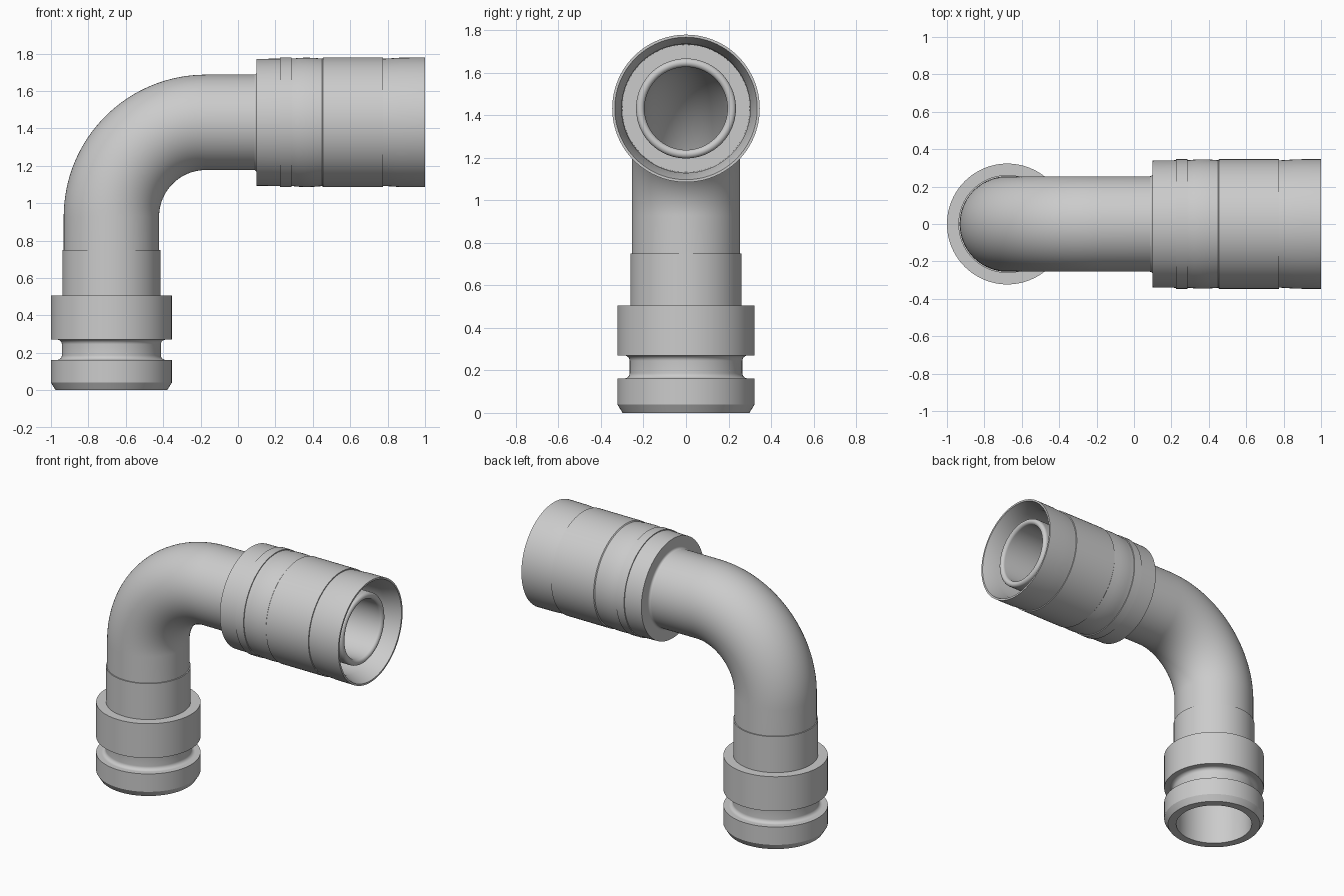
import bpy, bmesh
from math import sin, cos, pi, radians

if "Cube" in bpy.data.objects:
    bpy.data.objects.remove(bpy.data.objects["Cube"])

SEG = 96
AX, AZ, R = -0.677, 1.432, 0.505      # vertical axis x, horizontal axis z, bend radius


def tube(name, rings):
    """Closed shell through circular rings (x, z, tilt, radius); tilt 0 = upright axis, pi/2 = x axis."""
    bm = bmesh.new()
    loops = []
    for x, z, a, r in rings:
        loops.append([bm.verts.new((x - r * cos(t) * cos(a), r * sin(t), z + r * cos(t) * sin(a)))
                      for t in (2 * pi * i / SEG for i in range(SEG))])
    for k, lo in enumerate(loops):
        hi = loops[(k + 1) % len(loops)]
        for i in range(SEG):
            j = (i + 1) % SEG
            bm.faces.new((lo[i], lo[j], hi[j], hi[i]))
    bmesh.ops.recalc_face_normals(bm, faces=bm.faces)
    me = bpy.data.meshes.new(name)
    bm.to_mesh(me)
    bm.free()
    ob = bpy.data.objects.new(name, me)
    bpy.context.collection.objects.link(ob)
    bpy.ops.object.select_all(action='DESELECT')
    ob.select_set(True)
    bpy.context.view_layer.objects.active = ob
    bpy.ops.object.shade_smooth_by_angle(angle=radians(28))
    return ob


def upright(profile):
    return [(AX, z, 0, r) for z, r in profile]


def sideways(profile):
    return [(x, AZ, pi / 2, r) for x, r in profile]


def arc(cx, cr, rad, a0, a1, n=8):
    """Points (axial, radius) on an arc, angles in degrees."""
    return [(cx + rad * cos(radians(a0 + (a1 - a0) * i / n)),
             cr + rad * sin(radians(a0 + (a1 - a0) * i / n))) for i in range(n + 1)]


# bent pipe: outer skin, then inner skin back
def path(r):
    bend = [(AX + R - R * cos(a), AZ - R + R * sin(a), a, r)
            for a in (pi / 2 * i / 32 for i in range(33))]
    return [(AX, 0.70, 0, r)] + bend + [(0.15, AZ, pi / 2, r)]


tube("bent_pipe", path(0.255) + path(0.195)[::-1])

# lower spigot with seal groove
tube("grooved_spigot", upright(
    [(0, 0.245), (0, 0.298), (0.04, 0.323), (0.162, 0.323), (0.162, 0.29)]
    + arc(0.187, 0.29, 0.025, 180, 270)
    + arc(0.245, 0.29, 0.025, 270, 360)
    + [(0.27, 0.323), (0.505, 0.323), (0.505, 0.262), (0.75, 0.262),
       (0.75, 0.195), (0.70, 0.195), (0.55, 0.245)]))

# socket sleeve: stepped outside, tapered mouth and deep annular recess
tube("socket_sleeve", sideways(
    [(0.10, 0.22), (0.10, 0.339), (0.225, 0.341), (0.225, 0.347), (0.285, 0.347),
     (0.285, 0.341), (0.295, 0.341), (0.32, 0.344), (0.36, 0.346), (0.40, 0.345),
     (0.45, 0.341), (0.455, 0.347), (0.775, 0.347), (0.775, 0.340), (0.81, 0.342),
     (0.87, 0.346), (1.0, 0.347), (1.0, 0.335), (0.90, 0.303), (0.60, 0.300), (0.60, 0.22)]))

# small fillet where the pipe enters the sleeve
tube("sleeve_fillet", sideways(
    [(0.11, 0.25)] + [(0.085, 0.255)] + arc(0.085, 0.270, 0.015, 270, 360, 5) + [(0.11, 0.27)]))

# inner nozzle with rounded lip
tube("inner_nozzle", sideways(
    [(0.12, 0.195), (0.12, 0.235), (0.93, 0.235)]
    + arc(0.93, 0.215, 0.02, 90, -90, 12)))
